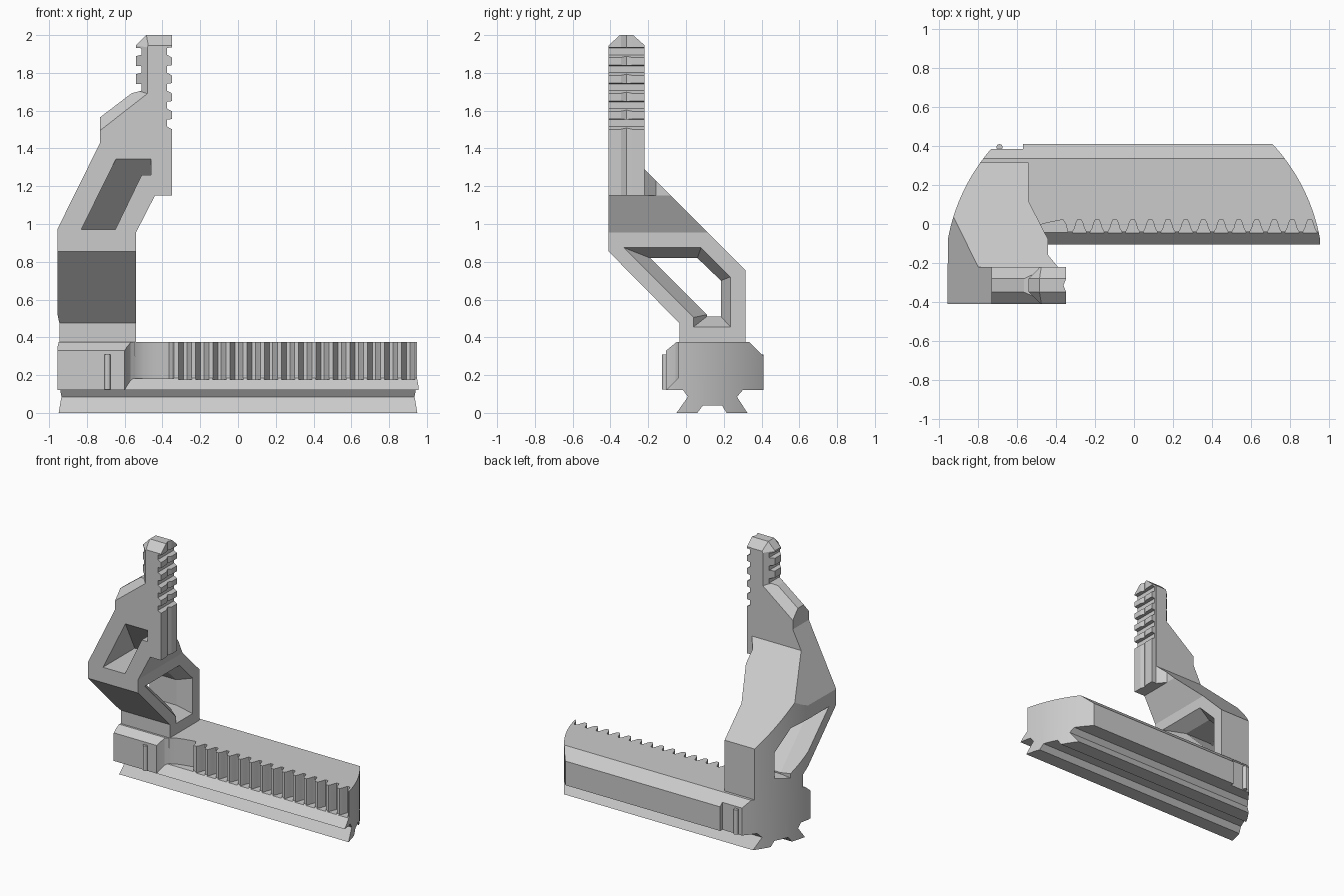
import bpy, bmesh, math

if "Cube" in bpy.data.objects:
    bpy.data.objects.remove(bpy.data.objects["Cube"])


def loft(name, rings):
    """Solid skinned through rings of equal point count."""
    bm = bmesh.new()
    vs = [[bm.verts.new(p) for p in r] for r in rings]
    n = len(vs[0])
    for a, b in zip(vs, vs[1:]):
        for i in range(n):
            j = (i + 1) % n
            bm.faces.new((a[i], a[j], b[j], b[i]))
    bm.faces.new(vs[0])
    bm.faces.new(vs[-1])
    bmesh.ops.recalc_face_normals(bm, faces=bm.faces)
    me = bpy.data.meshes.new(name)
    bm.to_mesh(me)
    bm.free()
    ob = bpy.data.objects.new(name, me)
    bpy.context.collection.objects.link(ob)
    return ob


def place(pts, axis, d):
    """Lay 2D points in the plane at distance d along an axis."""
    if axis == 'X':
        return [(d, a, b) for a, b in pts]
    if axis == 'Y':
        return [(a, d, b) for a, b in pts]
    return [(a, b, d) for a, b in pts]


def prism(name, pts, axis, lo, hi):
    return loft(name, [place(pts, axis, lo), place(pts, axis, hi)])


def boolean(ob, tool, op='DIFFERENCE'):
    tool.hide_render = True
    m = ob.modifiers.new('bool', 'BOOLEAN')
    m.operation, m.object, m.solver = op, tool, 'EXACT'
    dg = bpy.context.evaluated_depsgraph_get()
    me = bpy.data.meshes.new_from_object(ob.evaluated_get(dg))
    ob.modifiers.clear()
    ob.data = me
    bpy.data.objects.remove(tool)


# Plan outline with rounded ends
def plan():
    arc = []
    for i in range(25):
        y = -0.08 + 0.58 * i / 24
        arc.append((math.sqrt(0.97 ** 2 - (y + 0.25) ** 2), y))
    right = [(0.957, -0.6)] + arc
    return prism('plan', right + [(-x, y) for x, y in reversed(right)], 'Z', -0.5, 2.5)


# Concave run-out between the front block and the teeth
def scoop(z0):
    pts = [(-0.605, -0.2), (-0.605, -0.115), (-0.59, -0.085), (-0.57, -0.055),
           (-0.54, -0.03), (-0.50, -0.01), (-0.45, 0.005), (-0.40, 0.015),
           (-0.365, 0.022), (-0.35, 0.0), (-0.34, -0.04), (-0.34, -0.2)]
    return prism('scoop', pts, 'Z', z0, 0.6)


# Base rail: dovetail foot, sloped ledge, chamfered back
rail = prism('base_rail', [
    (-0.015, 0.12), (-0.105, 0.12), (-0.04, 0.185), (-0.04, 0.375), (0.335, 0.375),
    (0.41, 0.30), (0.41, 0.12), (0.30, 0.12), (0.27, 0.085), (0.325, 0), (0.215, 0),
    (0.19, 0.04), (0.09, 0.04), (0.06, 0), (-0.05, 0), (0.01, 0.085)], 'X', -1.1, 1.1)
boolean(rail, plan(), 'INTERSECT')
boolean(rail, prism('back_step', [(-1.2, 0.385), (-0.57, 0.385), (-0.57, 0.6), (-1.2, 0.6)],
                    'Z', -0.1, 0.6))
boolean(rail, scoop(0.181))

# Rack teeth
bell = [(-0.036, -0.2), (-0.036, -0.042), (-0.024, -0.02), (-0.017, 0.005), (-0.009, 0.022)]
bell += [(-x, y) for x, y in reversed(bell)]
for i in range(14):
    cx = -0.28 + 0.0909 * i
    boolean(rail, prism('gap', [(cx + x, y) for x, y in bell], 'Z', 0.178, 0.6))

# Front block beside the rack
block = prism('front_block', [(-0.105, 0.12), (-0.105, 0.33), (-0.05, 0.375),
                              (0.03, 0.375), (0.03, 0.12)], 'X', -1.1, -0.42)
boolean(block, plan(), 'INTERSECT')
boolean(block, scoop(0.0))

# Small detent ribs front and back
for name, y in (('front_rib', -0.111), ('back_rib', 0.394)):
    ring = [(-0.69 + 0.016 * math.cos(k * math.pi / 6), y + 0.016 * math.sin(k * math.pi / 6))
            for k in range(12)]
    prism(name, ring, 'Z', 0.125, 0.31)

# Arm: front silhouette (with chamfered upper edges) crossed with side silhouette
lower = [(-0.35, 1.15), (-0.44, 1.15), (-0.54, 0.955), (-0.54, 0.3),
         (-0.96, 0.3), (-0.96, 0.965), (-0.73, 1.43)]
full = lower + [(-0.73, 1.565), (-0.54, 1.71), (-0.54, 1.945), (-0.485, 2.0), (-0.35, 2.0)]
inset = lower + [(-0.73, 1.495), (-0.48, 1.69), (-0.48, 1.935), (-0.475, 1.945), (-0.35, 1.945)]
arm = loft('arm', [place(p, 'Y', y) for p, y in (
    (inset, -0.41), (full, -0.35), (full, -0.28), (inset, -0.218), (inset, 0.6))])
boolean(arm, prism('side', [
    (-0.035, 0.2), (-0.035, 0.475), (-0.41, 0.855), (-0.42, 0.87), (-0.42, 2.1), (-0.22, 2.1),
    (-0.22, 1.29), (0.315, 0.755), (0.315, 0.2)], 'X', -1.2, 0), 'INTERSECT')
boolean(arm, plan(), 'INTERSECT')
boolean(arm, prism('inner_corner', [(-0.44, 0.5), (-0.44, -0.16), (-0.39, -0.221),
                                    (-0.3, -0.221), (-0.3, 0.5)], 'Z', 1.0, 2.2))

# Side window, tapering inward from both faces
wide = [(-0.33, 0.875), (0.08, 0.875), (0.235, 0.72), (0.235, 0.455), (0.04, 0.455), (0.04, 0.505)]
slim = [(-0.19, 0.82), (0.06, 0.82), (0.185, 0.70), (0.185, 0.51), (0.11, 0.51), (0.11, 0.52)]
boolean(arm, loft('window', [place(p, 'X', x) for p, x in (
    (wide, -1.1), (wide, -0.96), (slim, -0.86), (slim, -0.64), (wide, -0.54), (wide, -0.4))]))

# Front pocket with a sloped back wall
pocket = [(-0.83, 0.97), (-0.645, 1.345), (-0.46, 1.345), (-0.46, 1.26), (-0.51, 1.26), (-0.65, 0.97)]
boolean(arm, loft('pocket', [place(pocket, 'Y', -0.6),
                             [(x, -0.41 + 1.345 - z, z) for x, z in pocket]]))

# Column notches and shallow groove
boolean(arm, prism('groove', [(-0.34, -0.37), (-0.362, -0.315), (-0.34, -0.26)], 'Z', 1.0, 2.2))
for i in range(5):
    z = 1.91 - 0.095 * i
    boolean(arm, prism('notch', [(-0.32, z + 0.03), (-0.376, z + 0.022), (-0.376, z - 0.014),
                                 (-0.32, z - 0.045)], 'Y', -0.6, 0))
    if i < 3:
        boolean(arm, prism('notch', [(-0.57, z + 0.025), (-0.512, z + 0.02), (-0.512, z - 0.014),
                                     (-0.57, z - 0.03)], 'Y', -0.6, 0))

# Smooth only the curved ends
for ob in (rail, block, arm):
    bpy.ops.object.select_all(action='DESELECT')
    ob.select_set(True)
    bpy.context.view_layer.objects.active = ob
    bpy.ops.object.shade_smooth_by_angle(angle=math.radians(15))
